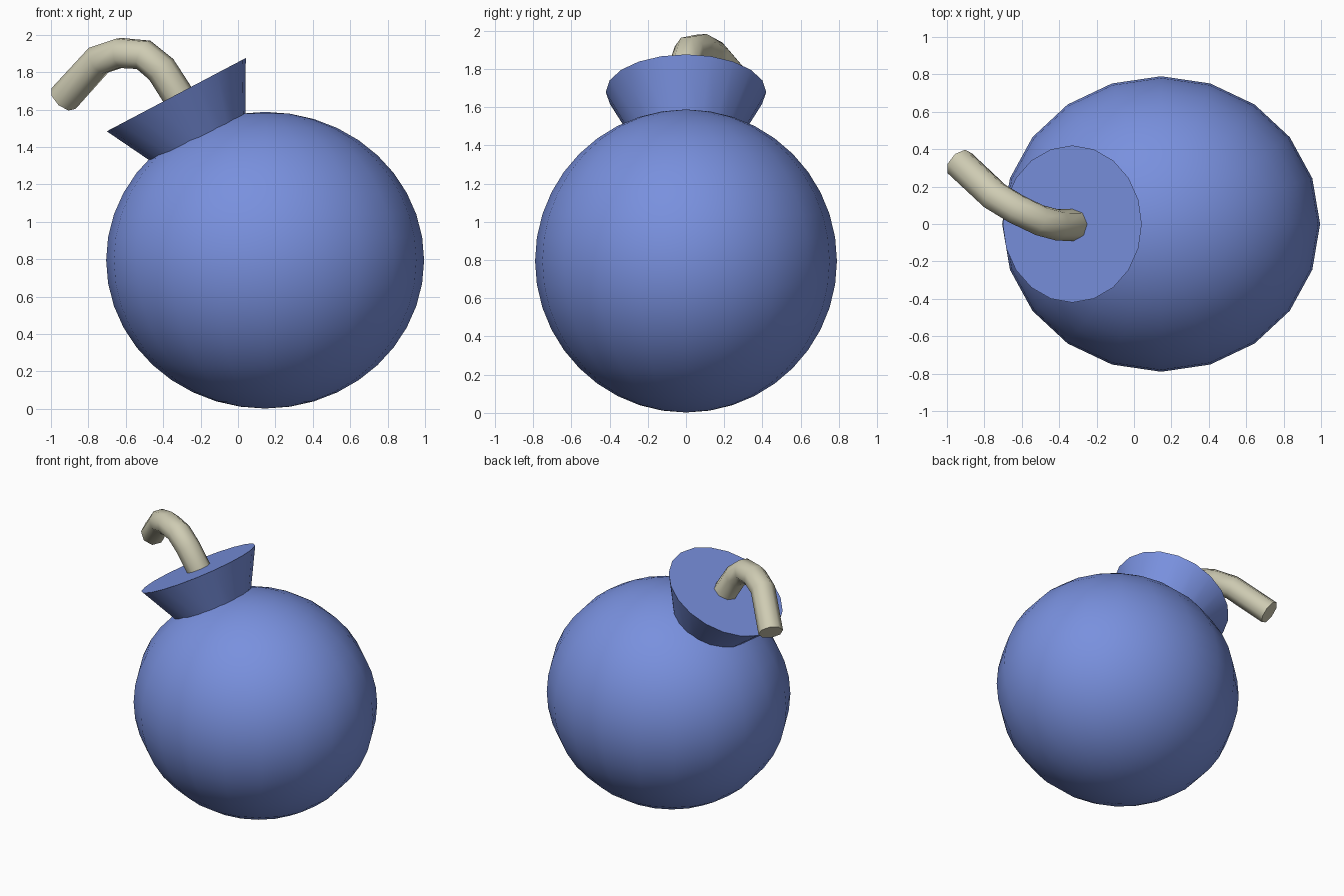
import bpy, bmesh, math
from mathutils import Matrix, Vector

if "Cube" in bpy.data.objects:
    bpy.data.objects.remove(bpy.data.objects["Cube"])


def material(name, color):
    mat = bpy.data.materials.new(name)
    mat.diffuse_color = (*color, 1)
    mat.use_nodes = True
    mat.node_tree.nodes["Principled BSDF"].inputs["Base Color"].default_value = mat.diffuse_color
    return mat


def finish(obj, mat, angle):
    obj.data.materials.clear()
    obj.data.materials.append(mat)
    bpy.ops.object.select_all(action='DESELECT')
    bpy.context.view_layer.objects.active = obj
    obj.select_set(True)
    bpy.ops.object.shade_smooth_by_angle(angle=math.radians(angle))


def mesh_object(name, bm):
    mesh = bpy.data.meshes.new(name)
    bm.to_mesh(mesh)
    bm.free()
    obj = bpy.data.objects.new(name, mesh)
    bpy.context.collection.objects.link(obj)
    return obj


blue = material("blue_shell", (0.19, 0.28, 0.73))
cream = material("cream_cord", (0.62, 0.60, 0.45))

# Round body, slightly stretched along x
bm = bmesh.new()
bmesh.ops.create_uvsphere(
    bm, u_segments=20, v_segments=20, radius=1,
    matrix=Matrix.Translation((0.145, 0, 0.795)) @ Matrix.Diagonal((0.85, 0.79, 0.793, 1)))
finish(mesh_object("body", bm), blue, 40)

# Flared neck, tilted to the left and sunk into the body
depth = 0.32
bm = bmesh.new()
bmesh.ops.create_cone(
    bm, cap_ends=True, segments=20, radius1=0.25, radius2=0.42, depth=depth,
    matrix=Matrix.Translation((-0.33, 0, 1.68))
    @ Matrix.Rotation(math.radians(-27.8), 4, 'Y')
    @ Matrix.Translation((0, 0, -depth / 2)))
finish(mesh_object("neck", bm), blue, 40)

# Bent eight-sided fuse, swept along a short path
path = [(-0.25, 0, 1.55), (-0.33, -0.005, 1.69), (-0.41, -0.005, 1.815),
        (-0.505, 0.02, 1.893), (-0.63, 0.08, 1.903), (-0.745, 0.15, 1.865),
        (-0.932, 0.325, 1.66)]
curve = bpy.data.curves.new("fuse", 'CURVE')
curve.dimensions = '3D'
curve.bevel_depth = 0.085
curve.bevel_resolution = 2
curve.use_fill_caps = True
spline = curve.splines.new('POLY')
spline.points.add(len(path) - 1)
for point, co in zip(spline.points, path):
    point.co = (*co, 1)
fuse = bpy.data.objects.new("fuse", curve)
bpy.context.collection.objects.link(fuse)
bpy.ops.object.select_all(action='DESELECT')
bpy.context.view_layer.objects.active = fuse
fuse.select_set(True)
bpy.ops.object.convert(target='MESH')
fuse = bpy.context.object
bm = bmesh.new()
bm.from_mesh(fuse.data)
bmesh.ops.remove_doubles(bm, verts=bm.verts, dist=0.0005)
bmesh.ops.recalc_face_normals(bm, faces=bm.faces)
bm.to_mesh(fuse.data)
bm.free()
finish(fuse, cream, 60)
